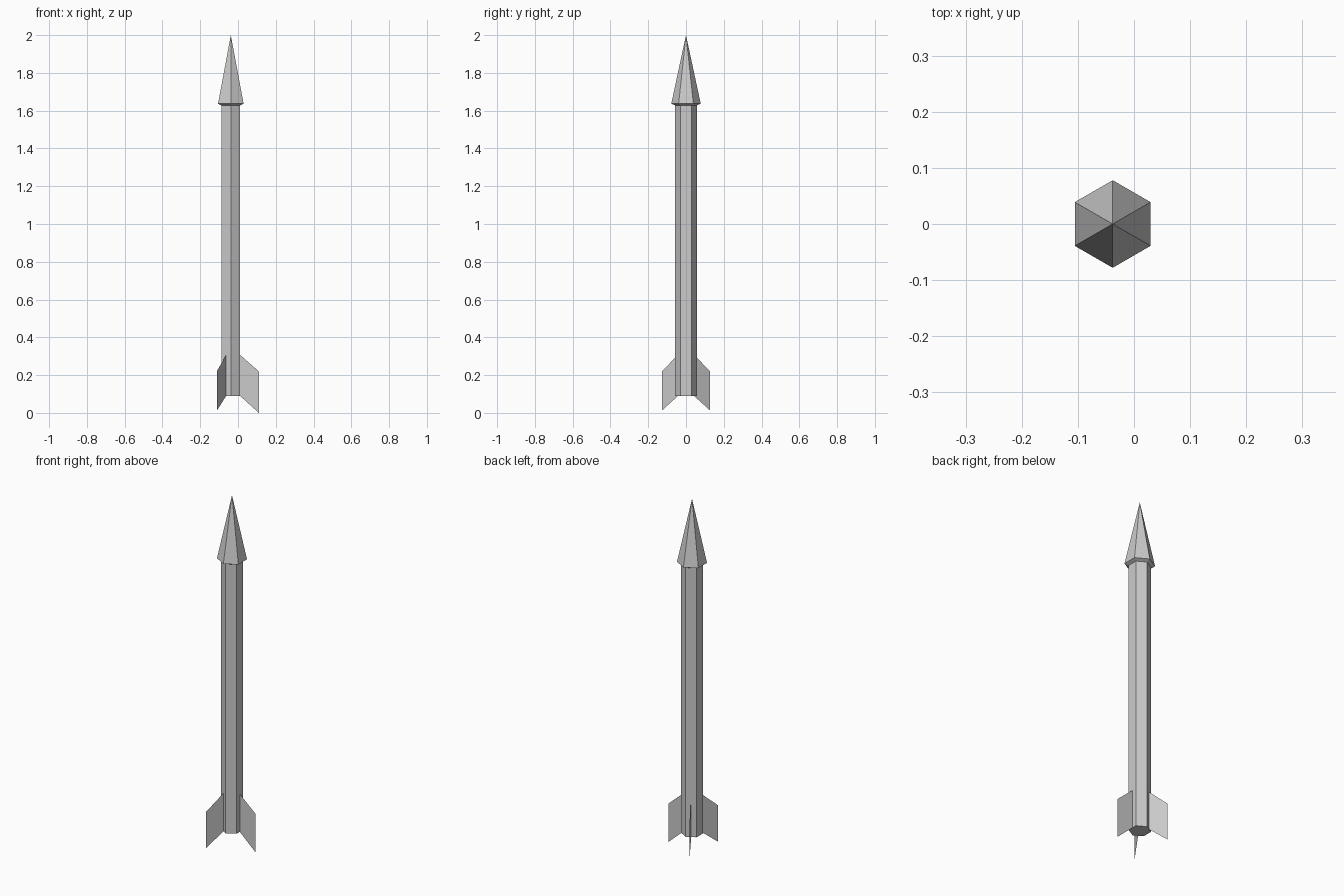
import bpy
import bmesh
from math import cos, sin, pi, radians

cube = bpy.data.objects.get("Cube")
if cube:
    bpy.data.objects.remove(cube, do_unlink=True)

AXIS_X = -0.038   # long axis of the rocket
SIDES = 6

grey = bpy.data.materials.new("light_grey")
grey.use_nodes = True
colour = (0.6, 0.6, 0.6, 1)
grey.diffuse_color = colour
grey.node_tree.nodes["Principled BSDF"].inputs["Base Color"].default_value = colour


def finish(name, bm):
    mesh = bpy.data.meshes.new(name)
    bm.to_mesh(mesh)
    bm.free()
    mesh.materials.append(grey)
    obj = bpy.data.objects.new(name, mesh)
    obj.location.x = AXIS_X
    bpy.context.collection.objects.link(obj)
    return obj


def hex_ring(bm, radius, z):
    angles = [pi / 6 + 2 * pi * i / SIDES for i in range(SIDES)]
    return [bm.verts.new((radius * cos(a), radius * sin(a), z)) for a in angles]


def bridge(bm, low, high):
    for i in range(SIDES):
        j = (i + 1) % SIDES
        bm.faces.new((low[i], low[j], high[j], high[i]))


# Hexagonal body, closed at the bottom
bm = bmesh.new()
bottom, top = hex_ring(bm, 0.057, 0.09), hex_ring(bm, 0.057, 1.628)
bridge(bm, bottom, top)
bm.faces.new(bottom[::-1])
finish("body", bm)

# Nose cone with a shallow sloping underside
bm = bmesh.new()
neck, rim = hex_ring(bm, 0.057, 1.628), hex_ring(bm, 0.078, 1.637)
bridge(bm, neck, rim)
tip = bm.verts.new((0, 0, 2))
for i in range(SIDES):
    bm.faces.new((rim[i], rim[(i + 1) % SIDES], tip))
finish("nose_cone", bm)

# Three swept sheet fins on alternate body faces
for name, angle, low in (("left_fin", 0, 0.0),
                         ("rear_fin", 120, 0.012),
                         ("front_fin", 240, 0.012)):
    bm = bmesh.new()
    outline = [(0.049, 0.09), (0.148, low), (0.148, 0.22), (0.049, 0.307)]
    bm.faces.new([bm.verts.new((r, 0, z)) for r, z in outline])
    finish(name, bm).rotation_euler.z = radians(angle)
